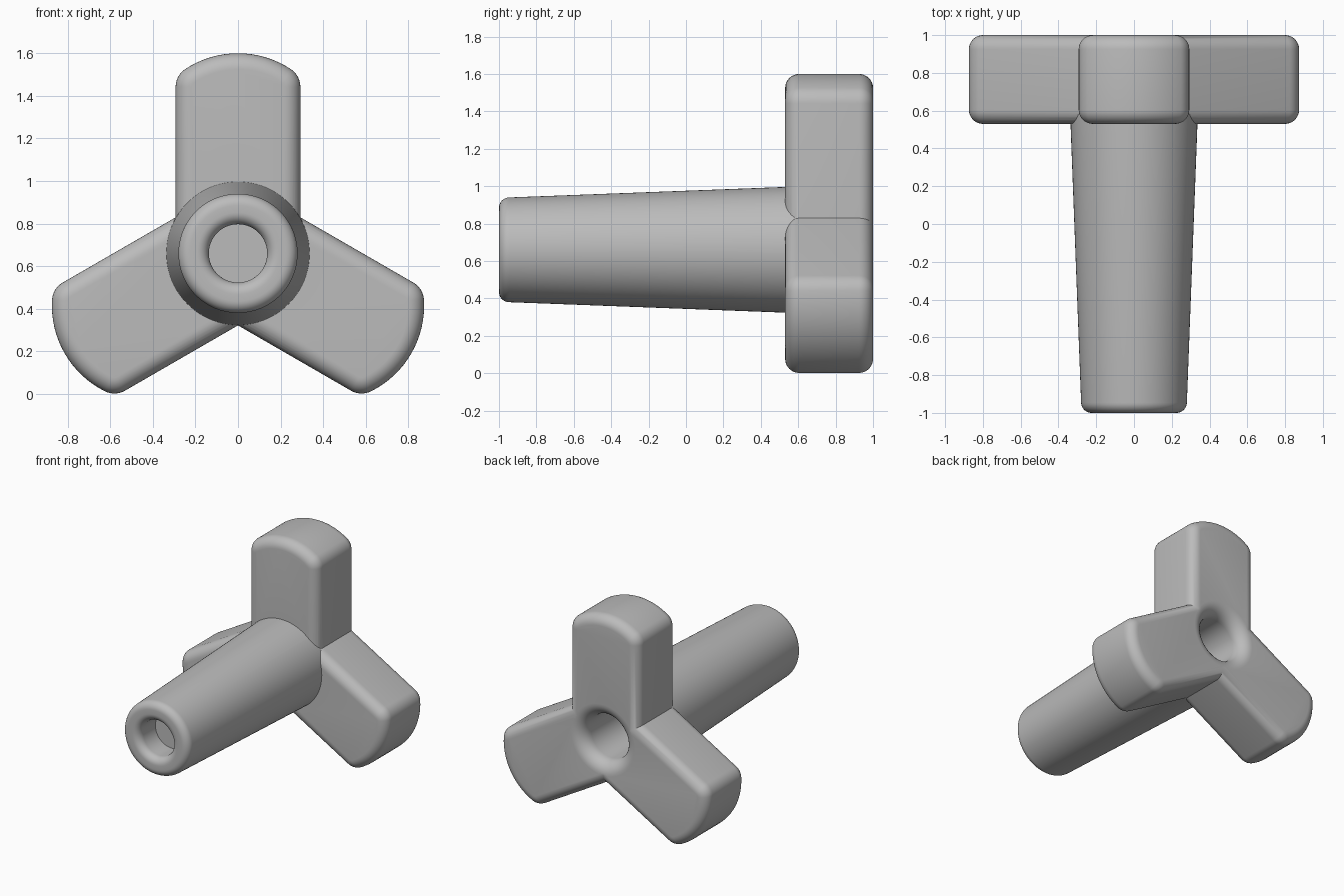
import bpy
import bmesh
from math import sin, cos, pi, radians, asin, acos, sqrt, atan2

cube = bpy.data.objects.get("Cube")
if cube:
    bpy.data.objects.remove(cube)

CENTRE_Z = 0.66
grey = bpy.data.materials.new("plain grey")
grey.use_nodes = True
grey.diffuse_color = (0.5, 0.5, 0.5, 1)
grey.node_tree.nodes["Principled BSDF"].inputs["Base Color"].default_value = (0.5, 0.5, 0.5, 1)


def skin(name, rings, closed=False):
    """Join matching rings of points into one solid."""
    bm = bmesh.new()
    loops = [[bm.verts.new(p) for p in ring] for ring in rings]
    pairs = list(zip(loops, loops[1:]))
    if closed:
        pairs.append((loops[-1], loops[0]))
    else:
        bm.faces.new(loops[0])
        bm.faces.new(loops[-1])
    for a, b in pairs:
        for i in range(len(a)):
            j = (i + 1) % len(a)
            bm.faces.new((a[i], a[j], b[j], b[i]))
    bmesh.ops.recalc_face_normals(bm, faces=bm.faces)
    mesh = bpy.data.meshes.new(name)
    bm.to_mesh(mesh)
    bm.free()
    mesh.materials.append(grey)
    obj = bpy.data.objects.new(name, mesh)
    bpy.context.collection.objects.link(obj)
    return obj


def lathe(name, profile, steps=96):
    """Spin (radius, y) points round the handle axis."""
    turns = [2 * pi * i / steps for i in range(steps)]
    return skin(name, [[(r * cos(t), y, CENTRE_Z + r * sin(t)) for t in turns]
                       for r, y in profile])


def arc(cx, cy, r, start, end, n=8):
    angles = [radians(start + (end - start) * i / n) for i in range(n + 1)]
    return [(cx + r * cos(a), cy + r * sin(a)) for a in angles]


def arm_outline(inset, half_width=0.293, tip=0.94, tip_r=0.45, corner=0.1):
    """Three-armed outline with domed tips, moved inward by inset."""
    w = half_width - inset
    cu = tip - tip_r                      # centre of the domed tip
    fv = half_width - corner              # centre of the corner round
    fu = cu + sqrt((tip_r - corner) ** 2 - fv ** 2)
    lean = atan2(fv, fu - cu) * 180 / pi
    half = arc(fu, fv, corner - inset, 90, lean, 8)
    dome = arc(cu, 0, tip_r - inset, lean, -lean, 16)
    arm = half + dome[1:-1] + [(u, -v) for u, v in reversed(half)]
    arm.append((w / math_tan60, -w))      # crotch between two arms
    points = []
    for k in range(3):
        a = radians(90 - 120 * k)
        points += [(u * cos(a) - v * sin(a), u * sin(a) + v * cos(a)) for u, v in arm]
    return points


math_tan60 = sqrt(3)

# Three arms with rounded front and back edges
BACK, FRONT, ROUND = 1.0, 0.53, 0.075
layers = []
for i in range(9):
    a = pi / 2 * i / 8
    layers.append((FRONT + ROUND * (1 - sin(a)), ROUND * (1 - cos(a))))
layers = layers[::-1] + [(BACK + FRONT - y, d) for y, d in layers]
knob = skin("three_arm_knob", [[(x, y, CENTRE_Z + z) for x, z in arm_outline(d)]
                               for y, d in layers])

# Tapered handle with rounded nose and a blind hole in its end
handle = lathe("handle", [(0.137, -0.8)]
               + arc(0.192, -0.945, 0.055, 180, 270)
               + arc(0.225, -0.945, 0.055, 270, 360)
               + [(0.336, FRONT), (0.338, 0.64)])

# Flared socket cut into the back
socket = lathe("socket_cutter", [(0.17, 0.45)]
               + arc(0.27, 0.9, 0.1, 180, 90)
               + [(0.27, 1.1)])
socket.hide_render = True

# Combine into one body
bpy.ops.object.select_all(action='DESELECT')
bpy.context.view_layer.objects.active = knob
knob.select_set(True)
for other, operation in ((handle, 'UNION'), (socket, 'DIFFERENCE')):
    mod = knob.modifiers.new(other.name, 'BOOLEAN')
    mod.object = other
    mod.operation = operation
    mod.solver = 'EXACT'
    bpy.ops.object.modifier_apply(modifier=mod.name)
    bpy.data.objects.remove(other)
bpy.ops.object.shade_smooth_by_angle(angle=radians(30))
